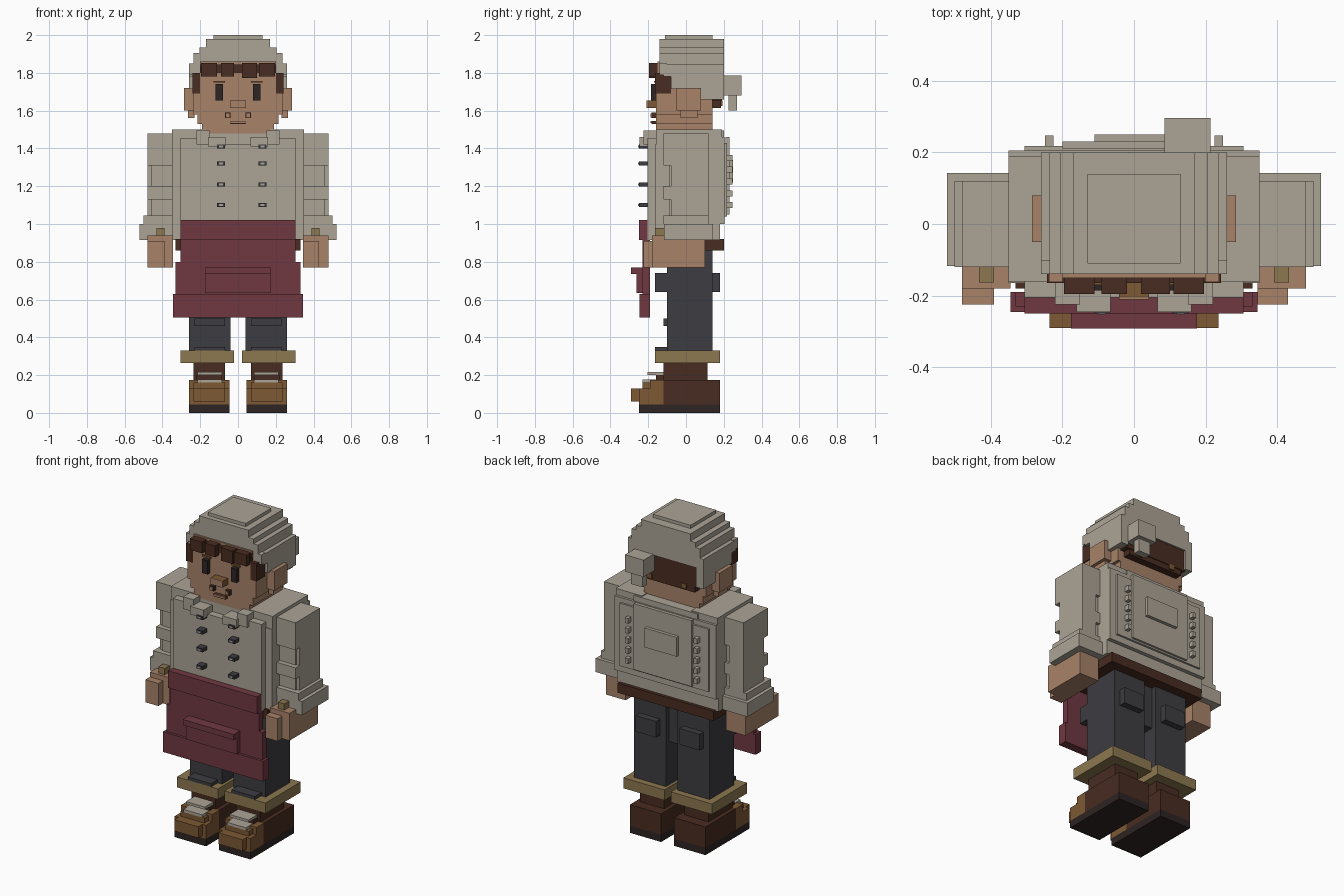
import bpy
import bmesh
from mathutils import Vector

default_cube = bpy.data.objects.get("Cube")
if default_cube:
    bpy.data.objects.remove(default_cube, do_unlink=True)


def paint(name, red, green, blue):
    material = bpy.data.materials.new(name)
    material.use_nodes = True
    color = (red, green, blue, 1)
    material.diffuse_color = color
    material.node_tree.nodes["Principled BSDF"].inputs["Base Color"].default_value = color
    return material


linen = paint("linen", .41, .37, .305)
skin = paint("skin", .39, .225, .14)
maroon = paint("maroon", .16, .04, .054)
charcoal = paint("charcoal", .047, .045, .053)
dark_brown = paint("dark brown", .065, .025, .015)
leather = paint("leather", .205, .098, .034)
khaki = paint("khaki", .262, .188, .08)
black = paint("soft black", .026, .018, .017)


def box(name, material, x, y, z):
    """Add a box that spans the three given ranges."""
    low, high = (Vector(corner) for corner in zip(x, y, z))
    mesh = bpy.data.meshes.new(name)
    bm = bmesh.new()
    bmesh.ops.create_cube(bm, size=1)
    bmesh.ops.scale(bm, vec=high - low, verts=bm.verts)
    bm.to_mesh(mesh)
    bm.free()
    mesh.materials.append(material)
    part = bpy.data.objects.new(name, mesh)
    part.location = (low + high) / 2
    bpy.context.collection.objects.link(part)
    return part


def centred(name, material, half, y, z):
    return box(name, material, (-half, half), y, z)


def mirrored(name, material, x, y, z):
    box("left_" + name, material, x, y, z)
    box("right_" + name, material, (-x[1], -x[0]), y, z)


# Boots
mirrored("boot_sole", black, x=(.045, .26), y=(-.25, .18), z=(0, .045))
mirrored("boot_heel", dark_brown, x=(.045, .26), y=(-.12, .18), z=(.045, .175))
mirrored("boot_front", leather, x=(.045, .26), y=(-.19, -.12), z=(.045, .175))
mirrored("boot_vamp", leather, x=(.045, .26), y=(-.25, -.19), z=(.045, .13))
mirrored("boot_vamp_step", leather, x=(.07, .235), y=(-.23, -.19), z=(.13, .16))
mirrored("boot_toe", leather, x=(.07, .235), y=(-.29, -.25), z=(.06, .13))
mirrored("boot_shaft", dark_brown, x=(.07, .235), y=(-.12, .115), z=(.175, .27))
mirrored("boot_tongue", dark_brown, x=(.085, .22), y=(-.16, -.12), z=(.175, .2))
mirrored("lower_lace", linen, x=(.085, .215), y=(-.23, -.15), z=(.16, .177))
mirrored("upper_lace", linen, x=(.085, .215), y=(-.205, -.12), z=(.2, .216))

# Trousers
mirrored("trouser_cuff", khaki, x=(.022, .305), y=(-.165, .18), z=(.265, .33))
mirrored("trouser_leg", charcoal, x=(.04, .26), y=(-.1, .14), z=(.33, .88))
mirrored("knee_fold", charcoal, x=(.07, .23), y=(-.12, -.1), z=(.46, .5))
mirrored("ankle_fold", charcoal, x=(.07, .23), y=(-.165, -.1), z=(.33, .35))
mirrored("back_pocket", charcoal, x=(.08, .22), y=(.14, .18), z=(.64, .74))
mirrored("front_pocket", charcoal, x=(.12, .26), y=(-.165, -.1), z=(.64, .74))
centred("trouser_seat", charcoal, .05, y=(-.1, .11), z=(.6, .88))
centred("belt", dark_brown, .33, y=(-.18, .2), z=(.86, .92))

# Jacket body, stepped in at the sides and shoulders
centred("jacket_front", linen, .305, y=(-.205, .18), z=(.915, 1.42))
centred("jacket_sides", linen, .35, y=(-.165, .18), z=(.915, 1.42))
centred("jacket_back", linen, .35, y=(.0, .205), z=(1.0, 1.46))
centred("jacket_yoke", linen, .35, y=(-.16, .19), z=(1.42, 1.48))
mirrored("shoulder", linen, x=(.17, .35), y=(-.16, .19), z=(1.42, 1.5))
mirrored("chest_top", linen, x=(.07, .305), y=(-.205, -.16), z=(1.42, 1.455))
mirrored("collar_flap", linen, x=(.065, .16), y=(-.245, -.16), z=(1.41, 1.46))
mirrored("collar_side", linen, x=(.15, .22), y=(-.225, -.14), z=(1.42, 1.495))
centred("collar_back", linen, .22, y=(.13, .2), z=(1.44, 1.495))

# Jacket back panel with a patch and stitched studs
centred("back_panel", linen, .305, y=(.2, .217), z=(1.04, 1.43))
centred("inner_back_panel", linen, .2, y=(.21, .23), z=(1.05, 1.46))
centred("back_patch", linen, .11, y=(.22, .25), z=(1.22, 1.34))
for row in range(5):
    height = 1.1 + row * .0625
    mirrored("back_stud", linen, x=(.225, .248), y=(.21, .247), z=(height - .016, height + .016))

# Two rows of buttons, set slightly off centre
for height in (1.1, 1.21, 1.32, 1.41):
    for middle in (-.09, .13):
        span = (height - .011, height + .011)
        box("button", charcoal, (middle - .022, middle + .022), (-.25, -.2), span)
        box("button_shine", linen, (middle - .011, middle + .011), (-.253, -.249),
            (height - .005, height + .005))

# Sleeves with folds, cuffs and hands
mirrored("sleeve", linen, x=(.34, .46), y=(-.09, .1), z=(1.0, 1.48))
mirrored("sleeve_cap", linen, x=(.34, .48), y=(-.12, .12), z=(1.31, 1.48))
mirrored("sleeve_fold", linen, x=(.34, .48), y=(-.12, .12), z=(1.13, 1.2))
mirrored("sleeve_outside", linen, x=(.38, .48), y=(-.08, .12), z=(1.03, 1.48))
mirrored("sleeve_base", linen, x=(.34, .5), y=(-.12, .12), z=(1.0, 1.045))
mirrored("cuff", linen, x=(.345, .522), y=(-.117, .142), z=(.915, 1.0))
mirrored("hand", skin, x=(.345, .48), y=(-.18, .1), z=(.77, .94))
box("left_fingers", skin, x=(.345, .43), y=(-.225, -.18), z=(.77, .91))
box("right_fingers", skin, x=(-.48, -.39), y=(-.225, -.18), z=(.77, .91))
mirrored("cuff_tab", khaki, x=(.39, .432), y=(-.163, -.115), z=(.935, .98))

# Apron
centred("apron_waist", maroon, .305, y=(-.25, -.19), z=(.915, 1.022))
centred("apron_upper", maroon, .305, y=(-.23, -.19), z=(.77, .915))
centred("apron_skirt", maroon, .33, y=(-.23, -.19), z=(.505, .8))
centred("apron_hem", maroon, .345, y=(-.245, -.19), z=(.505, .63))
centred("apron_pocket", maroon, .175, y=(-.262, -.22), z=(.635, .74))
centred("apron_pocket_flap", maroon, .175, y=(-.292, -.22), z=(.735, .77))

# Head, stepped at the jaw
centred("neck", skin, .13, y=(-.14, .12), z=(1.4, 1.5))
centred("chin", skin, .19, y=(-.16, .14), z=(1.48, 1.54))
centred("jaw", skin, .215, y=(-.16, .14), z=(1.53, 1.6))
centred("face", skin, .235, y=(-.16, .14), z=(1.58, 1.8))
centred("forehead", skin, .2, y=(-.15, .14), z=(1.78, 1.86))
mirrored("ear", skin, x=(.23, .285), y=(-.05, .08), z=(1.6, 1.72))
mirrored("ear_lobe", skin, x=(.23, .265), y=(-.03, .06), z=(1.56, 1.6))

# Facial features
mirrored("eye", black, x=(.08, .118), y=(-.185, -.15), z=(1.655, 1.74))
mirrored("eyebrow", leather, x=(.07, .13), y=(-.17, -.15), z=(1.748, 1.758))
centred("nose", leather, .042, y=(-.205, -.15), z=(1.615, 1.655))
centred("nose_front", skin, .042, y=(-.21, -.204), z=(1.615, 1.655))
centred("mouth", dark_brown, .04, y=(-.182, -.15), z=(1.53, 1.545))
mirrored("mouth_corner", dark_brown, x=(.04, .068), y=(-.182, -.15), z=(1.56, 1.59))
centred("mouth_front", skin, .04, y=(-.187, -.181), z=(1.535, 1.545))
mirrored("mouth_corner_front", skin, x=(.045, .063), y=(-.187, -.181), z=(1.565, 1.585))

# Hair: fringe tufts, sideburns and nape
centred("hairline", dark_brown, .2, y=(-.165, -.12), z=(1.8, 1.845))
for start, end, drop in ((-.195, -.11, .07), (-.09, -.02, .07), (.02, .1, .08), (.11, .195, .07)):
    box("fringe_tuft", dark_brown, (start, end), (-.195, -.14), (1.852 - drop, 1.852))
mirrored("sideburn", dark_brown, x=(.2, .242), y=(-.165, -.08), z=(1.69, 1.8))
centred("back_hair", dark_brown, .215, y=(.1, .19), z=(1.65, 1.8))
centred("nape_hair", dark_brown, .19, y=(.1, .185), z=(1.615, 1.66))
mirrored("nape_wisp", leather, x=(.1, .135), y=(.14, .194), z=(1.625, 1.655))

# Headscarf: stacked tiers, side drapes and a knot at the back
for half, bottom, top in ((.26, 1.78, 1.845), (.235, 1.84, 1.905), (.205, 1.9, 1.935), (.17, 1.93, 1.98)):
    front = -.14 if top > 1.85 else -.12
    centred("scarf_tier", linen, half, y=(front, .2), z=(bottom, top))
centred("scarf_crown", linen, .13, y=(-.11, .14), z=(1.97, 2.0))
mirrored("scarf_brow_end", linen, x=(.2, .26), y=(-.14, -.1), z=(1.79, 1.85))
mirrored("scarf_side", linen, x=(.21, .26), y=(-.08, .2), z=(1.715, 1.79))
mirrored("scarf_back_drape", linen, x=(.21, .26), y=(.075, .2), z=(1.66, 1.72))
box("scarf_knot", linen, x=(.085, .213), y=(.19, .295), z=(1.68, 1.785))
box("scarf_tail", linen, x=(.11, .19), y=(.225, .27), z=(1.6, 1.69))
